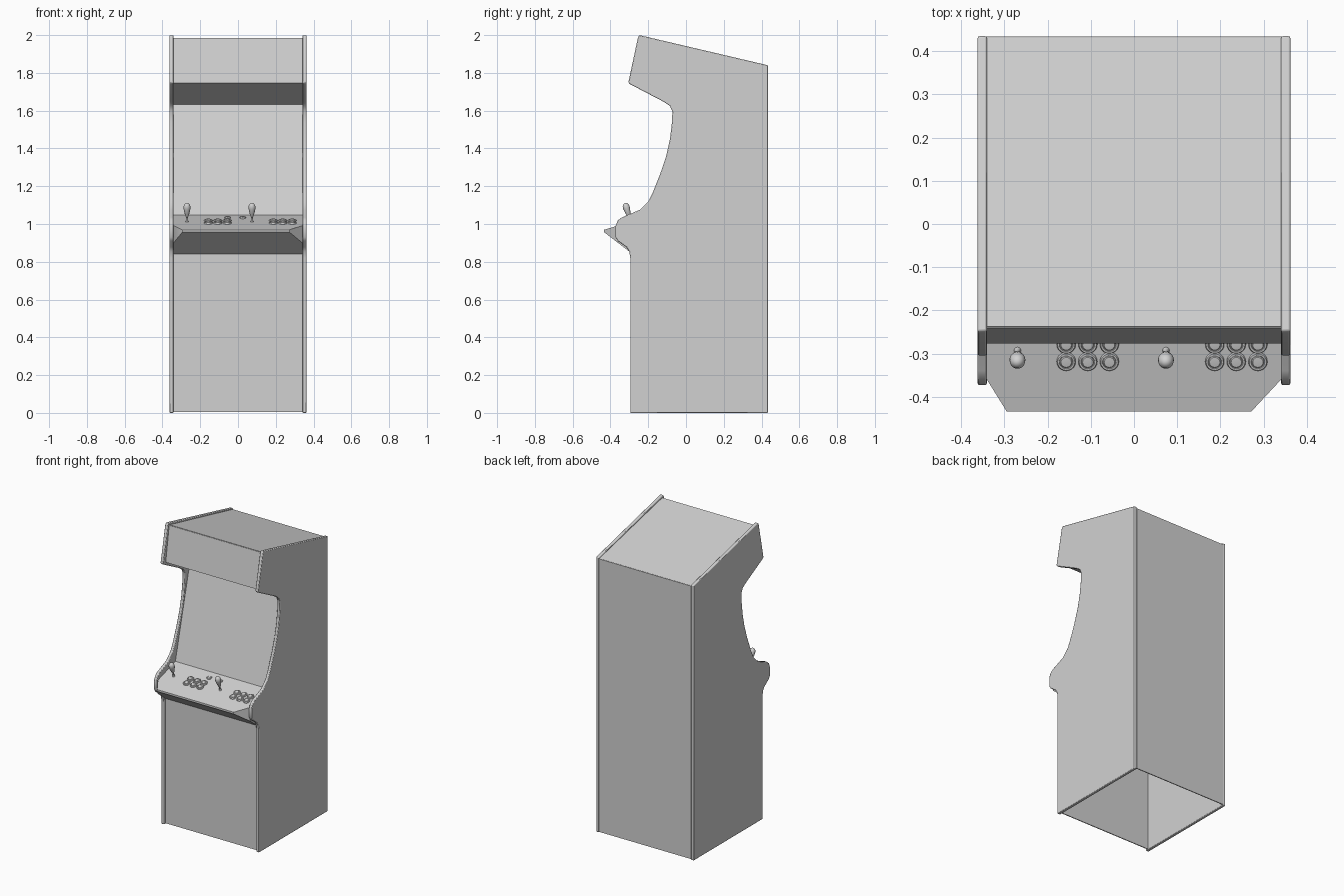
import bpy, bmesh, math
from mathutils import Matrix, Vector

if "Cube" in bpy.data.objects:
    bpy.data.objects.remove(bpy.data.objects["Cube"])

grey = bpy.data.materials.new("plain grey")
grey.diffuse_color = (0.64, 0.64, 0.64, 1)
grey.use_nodes = True
grey.node_tree.nodes["Principled BSDF"].inputs["Base Color"].default_value = grey.diffuse_color


def make(name, bm, angle=35):
    bmesh.ops.recalc_face_normals(bm, faces=bm.faces)
    me = bpy.data.meshes.new(name)
    bm.to_mesh(me)
    bm.free()
    ob = bpy.data.objects.new(name, me)
    bpy.context.collection.objects.link(ob)
    me.materials.append(grey)
    bpy.ops.object.select_all(action='DESELECT')
    ob.select_set(True)
    bpy.context.view_layer.objects.active = ob
    bpy.ops.object.shade_smooth_by_angle(angle=math.radians(angle))
    return ob


def extrude(points, vec):
    """Closed prism from a polygon of 3D points."""
    bm = bmesh.new()
    f = bm.faces.new([bm.verts.new(p) for p in points])
    r = bmesh.ops.extrude_face_region(bm, geom=[f], use_keep_orig=True)
    bmesh.ops.translate(bm, vec=vec, verts=[v for v in r["geom"] if isinstance(v, bmesh.types.BMVert)])
    return bm


def panel(name, a, b, x0=-0.343, x1=0.342, thick=0.006):
    """Flat board across the cabinet between two (y, z) points."""
    n = Vector((b[0] - a[0], b[1] - a[1])).orthogonal().normalized() * thick / 2
    pts = [(x0, p[0] + s * n.x, p[1] + s * n.y) for p, s in ((a, 1), (b, 1), (b, -1), (a, -1))]
    return make(name, extrude(pts, (x1 - x0, 0, 0)))


def lathe(name, profile, loc, tilt, segs=20):
    """Turned part from an (r, h) profile, tilted to stand on the control deck."""
    bm = bmesh.new()
    vs = [bm.verts.new((r, 0, h)) for r, h in profile]
    es = [bm.edges.new(p) for p in zip(vs, vs[1:])]
    bmesh.ops.spin(bm, geom=vs + es, axis=(0, 0, 1), cent=(0, 0, 0), angle=2 * math.pi, steps=segs)
    bmesh.ops.remove_doubles(bm, verts=bm.verts, dist=1e-5)
    bmesh.ops.transform(bm, matrix=Matrix.Translation(loc) @ Matrix.Rotation(tilt, 4, 'X'), verts=bm.verts)
    return make(name, bm)


# Side panels, one outline used on both sides
side = [(-0.295, 0), (0.435, 0), (0.435, 1.84), (-0.247, 2.0), (-0.255, 1.985), (-0.305, 1.75), (-0.296, 1.74),
        (-0.12, 1.648), (-0.085, 1.625), (-0.072, 1.595), (-0.074, 1.54), (-0.085, 1.45), (-0.105, 1.36),
        (-0.135, 1.27), (-0.175, 1.17), (-0.20, 1.12), (-0.245, 1.075), (-0.34, 1.035), (-0.362, 1.018),
        (-0.373, 0.99), (-0.373, 0.93), (-0.36, 0.91), (-0.315, 0.878), (-0.30, 0.855), (-0.295, 0.82)]
for name, x in (("left_side_panel", -0.362), ("right_side_panel", 0.341)):
    ob = make(name, extrude([(x, y, z) for y, z in side], (0.021, 0, 0)))
    b = ob.modifiers.new("soft edge", 'BEVEL')
    b.width, b.segments, b.limit_method, b.angle_limit = 0.004, 2, 'ANGLE', math.radians(50)

# Panels between the sides
panel("front_door", (-0.279, 0.005), (-0.279, 0.84))
panel("screen", (-0.175, 1.035), (-0.022, 1.637))
panel("hood_underside", (-0.272, 1.75), (-0.022, 1.635))
panel("marquee", (-0.274, 1.748), (-0.238, 1.982))
panel("roof", (-0.238, 1.982), (0.43, 1.83))
panel("back_panel", (0.431, 0.005), (0.431, 1.832))

# Control deck: sloping top with cut front corners, wedge underside, open at the back
SLOPE = 0.3


def deck_z(y):
    return 0.969 + SLOPE * (y + 0.435)


outline = [(-0.295, -0.434), (0.272, -0.434), (0.341, -0.36), (0.341, -0.175), (-0.341, -0.175), (-0.341, -0.36)]
bm = extrude([(x, y, 1) for x, y in outline], (0, 0, -1))
for v in bm.verts:
    if v.co.z > 0.5:
        v.co.z = deck_z(v.co.y)
    else:
        v.co.y = min(v.co.y, -0.279)
        v.co.z = 0.957 - 0.77 * (v.co.y + 0.434)
bm.normal_update()
bm.faces.ensure_lookup_table()
bmesh.ops.delete(bm, geom=[f for f in bm.faces if min(v.co.y for v in f.verts) > -0.3], context='FACES_ONLY')
make("control_deck", bm)

# Joysticks and buttons
tilt = math.atan(SLOPE)
stick = [(0, 0), (0.008, 0), (0.006, 0.005), (0.005, 0.026), (0.009, 0.034), (0.014, 0.052),
         (0.0185, 0.075), (0.0175, 0.088), (0.013, 0.098), (0.006, 0.103), (0, 0.104)]
button = [(0, -0.002), (0.022, -0.002), (0.022, 0.004), (0.02, 0.007), (0.016, 0.007), (0.015, 0.004),
          (0.014, 0.004), (0.014, 0.007), (0.012, 0.009), (0, 0.01)]
small = [(r * 0.75, h * 0.8) for r, h in button]


def on_deck(x, y):
    return Vector((x, y, deck_z(y)))


for side_name, sx, bx in (("left", -0.27, -0.157), ("right", 0.074, 0.187)):
    lathe(side_name + "_joystick", stick, on_deck(sx, -0.293), tilt)
    for row, y in enumerate((-0.318, -0.278)):
        for col in range(3):
            lathe(f"{side_name}_button_{row}_{col}", button, on_deck(bx + 0.05 * col, y), tilt)
for i, x in enumerate((-0.055, 0.025)):
    lathe(f"start_button_{i}", small, on_deck(x, -0.225), tilt)
